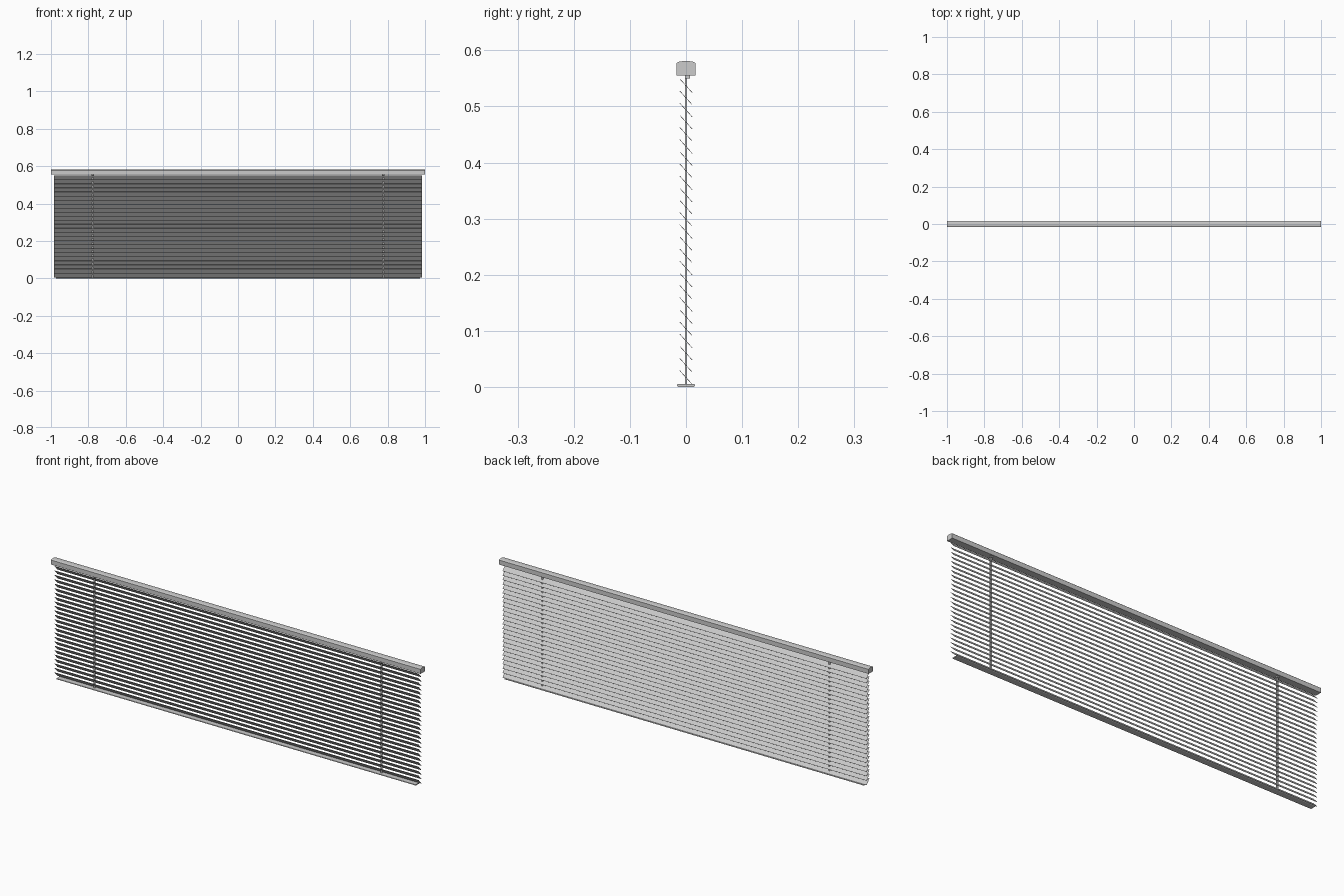
import bpy, math

if "Cube" in bpy.data.objects:
    bpy.data.objects.remove(bpy.data.objects["Cube"])

def extrude_x(name, profile, half, closed=True):
    """Extrude a (y, z) profile along x from -half to half."""
    n = len(profile)
    verts = [(x, y, z) for x in (-half, half) for y, z in profile]
    faces = [(i, (i + 1) % n, n + (i + 1) % n, n + i) for i in range(n)]
    faces += [tuple(range(n))[::-1], tuple(range(n, 2 * n))]
    me = bpy.data.meshes.new(name)
    me.from_pydata(verts, [], faces)
    ob = bpy.data.objects.new(name, me)
    bpy.context.collection.objects.link(ob)
    return ob

def box(name, x, y, z, sx, sy, sz):
    h, k = sy / 2, sz / 2
    ob = extrude_x(name, [(y - h, z - k), (y + h, z - k), (y + h, z + k), (y - h, z + k)], sx / 2)
    ob.location.x = x
    return ob

# Head rail with gently arched top
W = 0.0165
arch = [(W * math.cos(math.pi * i / 8), 0.577 + 0.004 * math.sin(math.pi * i / 8)) for i in range(9)]
extrude_x("head_rail", [(-W, 0.555), (W, 0.555)] + arch, 1.0)

# Tilted slats, front edge high
COUNT, TOP, BOTTOM = 25, 0.537, 0.017
for i in range(COUNT):
    z = TOP + (BOTTOM - TOP) * i / (COUNT - 1)
    slat = box("slat_%02d" % (i + 1), 0, 0, 0, 1.97, 0.033, 0.001)
    slat.location.z = z
    slat.rotation_euler.x = -math.radians(48)

# Bottom rail
extrude_x("bottom_rail", [(-0.0135, 0), (0.0135, 0), (0.0165, 0.002), (0.0155, 0.005),
                          (-0.0155, 0.005), (-0.0165, 0.002)], 0.972)

# Lift cords and their guides under the head rail
for side, x in (("left", -0.777), ("right", 0.777)):
    box("cord_" + side, x, 0, 0.28, 0.008, 0.004, 0.552)
    box("cord_guide_" + side, x, 0.003, 0.553, 0.014, 0.009, 0.006)
